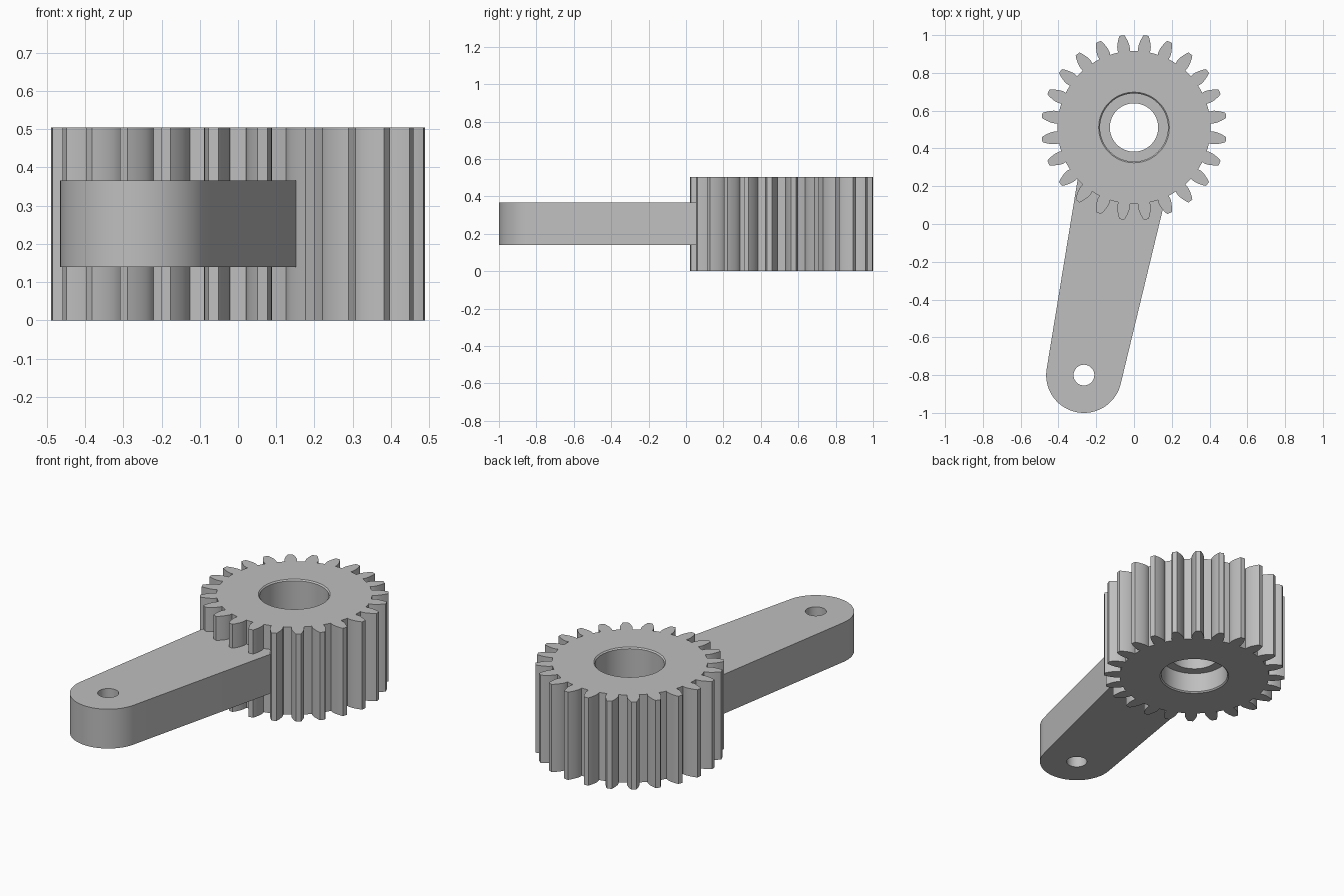
import bpy, bmesh, math
from mathutils import Vector

old = bpy.data.objects.get("Cube")
if old:
    bpy.data.objects.remove(old, do_unlink=True)

GEAR = Vector((0, 0.511))
PIVOT = Vector((-0.265, -0.8))
HEIGHT = 0.504
TEETH = 24

grey = bpy.data.materials.new("plain_grey")
grey.use_nodes = True
colour = (0.52, 0.52, 0.52, 1)
grey.diffuse_color = colour
grey.node_tree.nodes["Principled BSDF"].inputs["Base Color"].default_value = colour


def finish(name, bm):
    bmesh.ops.recalc_face_normals(bm, faces=bm.faces)
    mesh = bpy.data.meshes.new(name)
    bm.to_mesh(mesh)
    bm.free()
    mesh.materials.append(grey)
    ob = bpy.data.objects.new(name, mesh)
    bpy.context.collection.objects.link(ob)
    return ob


def prism(name, outline, z0, z1):
    bm = bmesh.new()
    face = bm.faces.new([bm.verts.new((p[0], p[1], z0)) for p in outline])
    top = bmesh.ops.extrude_face_region(bm, geom=[face])["geom"]
    bmesh.ops.translate(bm, vec=(0, 0, z1 - z0),
                        verts=[v for v in top if isinstance(v, bmesh.types.BMVert)])
    return finish(name, bm)


def lathe(name, centre, profile, steps=72):
    """Closed turned solid from (radius, z) pairs."""
    bm = bmesh.new()
    rings = [[bm.verts.new((*(centre + polar(r, math.tau * i / steps)), z))
              for i in range(steps)] for r, z in profile]
    for a, b in zip(rings, rings[1:]):
        for i in range(steps):
            j = (i + 1) % steps
            bm.faces.new((a[i], a[j], b[j], b[i]))
    bm.faces.new(rings[0])
    bm.faces.new(rings[-1])
    return finish(name, bm)


def polar(r, a):
    return Vector((r * math.cos(a), r * math.sin(a)))


def arc(centre, r, a0, a1, steps):
    return [centre + polar(r, a0 + (a1 - a0) * i / steps) for i in range(steps + 1)]


def cut(ob, cutter):
    mod = ob.modifiers.new("cut", "BOOLEAN")
    mod.operation = "DIFFERENCE"
    mod.solver = "EXACT"
    mod.object = cutter
    cutter.hide_render = True
    bpy.context.view_layer.objects.active = ob
    bpy.ops.object.modifier_apply(modifier=mod.name)
    bpy.data.objects.remove(cutter, do_unlink=True)


# Gear: rounded teeth, each given as (radius, half width) up one flank
flank = [(0.405, 0.031), (0.42, 0.0335), (0.435, 0.0325), (0.45, 0.0293),
         (0.465, 0.0245), (0.48, 0.0185), (0.491, 0.013)]
outline = []
for t in range(TEETH):
    mid = math.tau * (t + 0.5) / TEETH
    outline += [GEAR + polar(r, mid - w / r) for r, w in flank]
    outline += [GEAR + polar(r, mid + w / r) for r, w in reversed(flank)]
    outline.append(GEAR + polar(flank[0][0], mid + math.pi / TEETH))
gear = prism("gear", outline, 0, HEIGHT)

# Stepped bore with chamfered mouths and an inner lip
bore = [(0.187, -0.05), (0.187, 0), (0.18, 0.007), (0.18, 0.12), (0.128, 0.12),
        (0.128, 0.2), (0.18, 0.2), (0.18, HEIGHT - 0.007), (0.187, HEIGHT),
        (0.187, HEIGHT + 0.05)]
cut(gear, lathe("bore_cutter", GEAR, bore))

# Lever arm: tapered plate with rounded ends, tangent to both circles
R_END, R_HUB = 0.2, 0.25
axis = GEAR - PIVOT
heading = math.atan2(axis.y, axis.x)
side = math.pi / 2 + math.asin((R_HUB - R_END) / axis.length)
plate = arc(PIVOT, R_END, heading + side, heading + math.tau - side, 40)
plate += arc(GEAR, R_HUB, heading - side, heading + side, 40)
arm = prism("lever_arm", plate, 0.14, 0.366)
cut(arm, lathe("pivot_hole_cutter", PIVOT, [(0.055, 0), (0.055, 0.5)], 40))
cut(arm, lathe("hub_hole_cutter", GEAR, [(0.215, 0), (0.215, 0.5)]))

# Smooth curved walls, keep edges sharp
for ob in (gear, arm):
    bpy.ops.object.select_all(action="DESELECT")
    ob.select_set(True)
    bpy.context.view_layer.objects.active = ob
    bpy.ops.object.shade_smooth_by_angle(angle=math.radians(30))
